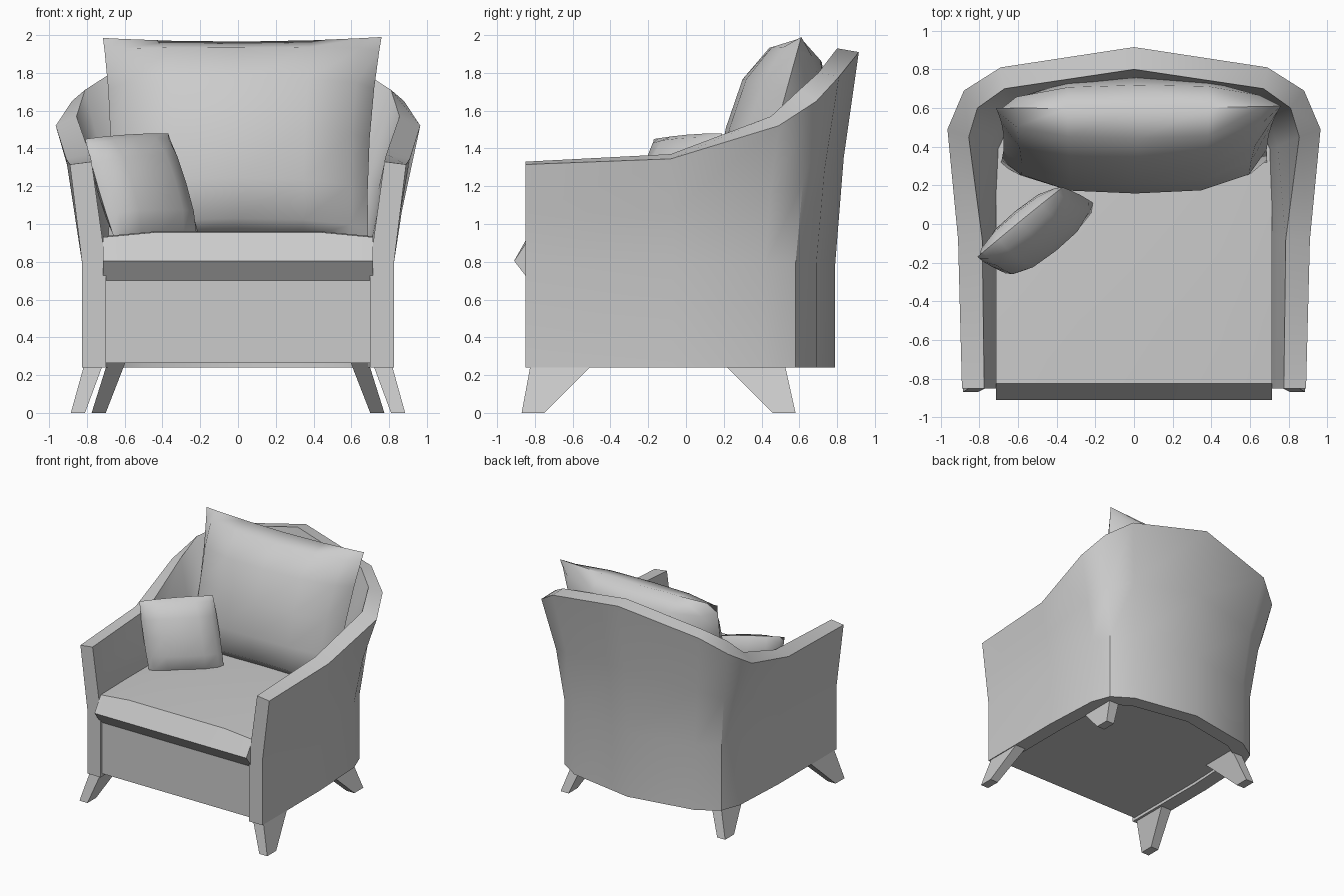
import bpy, math
from mathutils import Vector

if "Cube" in bpy.data.objects:
    bpy.data.objects.remove(bpy.data.objects["Cube"])


def make(name, verts, faces, angle=None):
    import bmesh
    bm = bmesh.new()
    vs = [bm.verts.new(v) for v in verts]
    for f in faces:
        bm.faces.new([vs[i] for i in f])
    bmesh.ops.remove_doubles(bm, verts=bm.verts, dist=0.0005)
    bmesh.ops.recalc_face_normals(bm, faces=bm.faces)
    me = bpy.data.meshes.new(name)
    bm.to_mesh(me)
    bm.free()
    ob = bpy.data.objects.new(name, me)
    bpy.context.collection.objects.link(ob)
    if angle:
        for p in me.polygons:
            p.use_smooth = True
        me.set_sharp_from_angle(angle=math.radians(angle))
    return ob


def loft(name, loops, angle=None):
    """Skin closed loops of equal length and cap both ends."""
    n = len(loops[0])
    faces = [(a * n + i, a * n + (i + 1) % n, (a + 1) * n + (i + 1) % n, (a + 1) * n + i)
             for a in range(len(loops) - 1) for i in range(n)]
    faces += [tuple(range(n)), tuple(range((len(loops) - 1) * n, len(loops) * n))]
    return make(name, [v for l in loops for v in l], faces, angle)


def mirrored(half):
    """Half path ending on x = 0 -> full path."""
    return half + [(-p[0], *p[1:]) for p in reversed(half[:-1])]


# Arm and back shell: cross-sections swept round a U
out_low = [(.825, -.85), (.825, -.07), (.80, .42), (.74, .58), (.57, .69), (0, .79)]
out_top = [(.89, -.85, 1.315), (.91, -.08, 1.345), (.965, .49, 1.52),
           (.88, .69, 1.65), (.69, .81, 1.78), (0, .915, 1.91)]
in_low = [(.70, -.85), (.70, -.07), (.68, .38), (.63, .50), (.50, .58), (0, .67)]
in_top = [(.775, -.85, 1.33), (.785, -.08, 1.37), (.855, .45, 1.57),
          (.81, .60, 1.71), (.67, .70, 1.80), (0, .80, 1.93)]


def wall(low, top, k):
    a, t = Vector((*low, .79)), Vector(top)
    mid = a.lerp(t, .5 if k < 2 else .36)
    mid.z = (a.z + t.z) / 2
    return [Vector((*low, .24)), a, mid, t]


sections = [wall(out_low[k], out_top[k], k) + wall(in_low[k], in_top[k], k)[::-1]
            for k in range(6)]
sections += [[Vector((-v.x, v.y, v.z)) for v in s] for s in reversed(sections[:-1])]
loft("arm_and_back_shell", sections, 35)

# Base block under the seat
plan = mirrored([(.71, -.83)] + in_low[1:])
loft("seat_base", [[(x, y, z) for x, y in plan] for z in (.265, .70)])

# Seat cushion: rounded nose, slightly crowned across
profile = [(-.91, .805), (-.825, .935), (-.5, .94), (.1, .94), (.48, .93), (.48, .68), (-.81, .675)]
loft("seat_cushion",
     [[(x, y, z + (lift if z > .9 else 0)) for y, z in profile]
      for x, lift in ((-.715, -.005), (-.45, .02), (.45, .02), (.715, -.005))], 50)


def pillow(name, corners, thick, n=6, pinch=.05, power=.6):
    """Knife-edged pillow stretched over corners bl, br, tr, tl."""
    bl, br, tr, tl = map(Vector, corners)
    normal = ((br + tr - bl - tl).cross(tl + tr - bl - br)).normalized()
    verts, faces = [], []
    for side in (1, -1):
        base = len(verts)
        for j in range(n + 1):
            for i in range(n + 1):
                u = math.sin((i / n - .5) * math.pi)
                v = math.sin((j / n - .5) * math.pi)
                s = (u * (1 - pinch * (1 - v * v)) + 1) / 2
                t = (v * (1 - pinch * (1 - u * u)) + 1) / 2
                p = bl.lerp(br, s).lerp(tl.lerp(tr, s), t)
                bulge = max(0, (1 - abs(u) ** 3) * (1 - abs(v) ** 3)) ** power
                verts.append(p + normal * side * thick * bulge)
        for j in range(n):
            for i in range(n):
                a = base + j * (n + 1) + i
                faces.append((a, a + 1, a + n + 2, a + n + 1))
    return make(name, verts, faces, 60)


# Loose pillows
pillow("back_pillow", [(-.69, .31, .90), (.69, .31, .90), (.76, .61, 1.99), (-.715, .60, 1.985)],
       .255, pinch=.04, power=.55)
pillow("throw_pillow", [(-.65, -.26, .91), (-.20, .10, .91), (-.37, .19, 1.48), (-.81, -.17, 1.45)],
       .115, pinch=-.03)


# Splayed tapered legs: (x0, x1, y0, y1) at top and foot
def legs(name, top, foot):
    for side, sx in (("left", -1), ("right", 1)):
        loft(f"{name}_{side}",
             [[(sx * x, y, z) for x, y in ((a, c), (b, c), (b, d), (a, d))]
              for (a, b, c, d), z in ((foot, 0), (top, .27))])


legs("front_leg", (.71, .81, -.82, -.48), (.81, .885, -.87, -.75))
legs("rear_leg", (.595, .69, .19, .52), (.70, .775, .46, .58))
